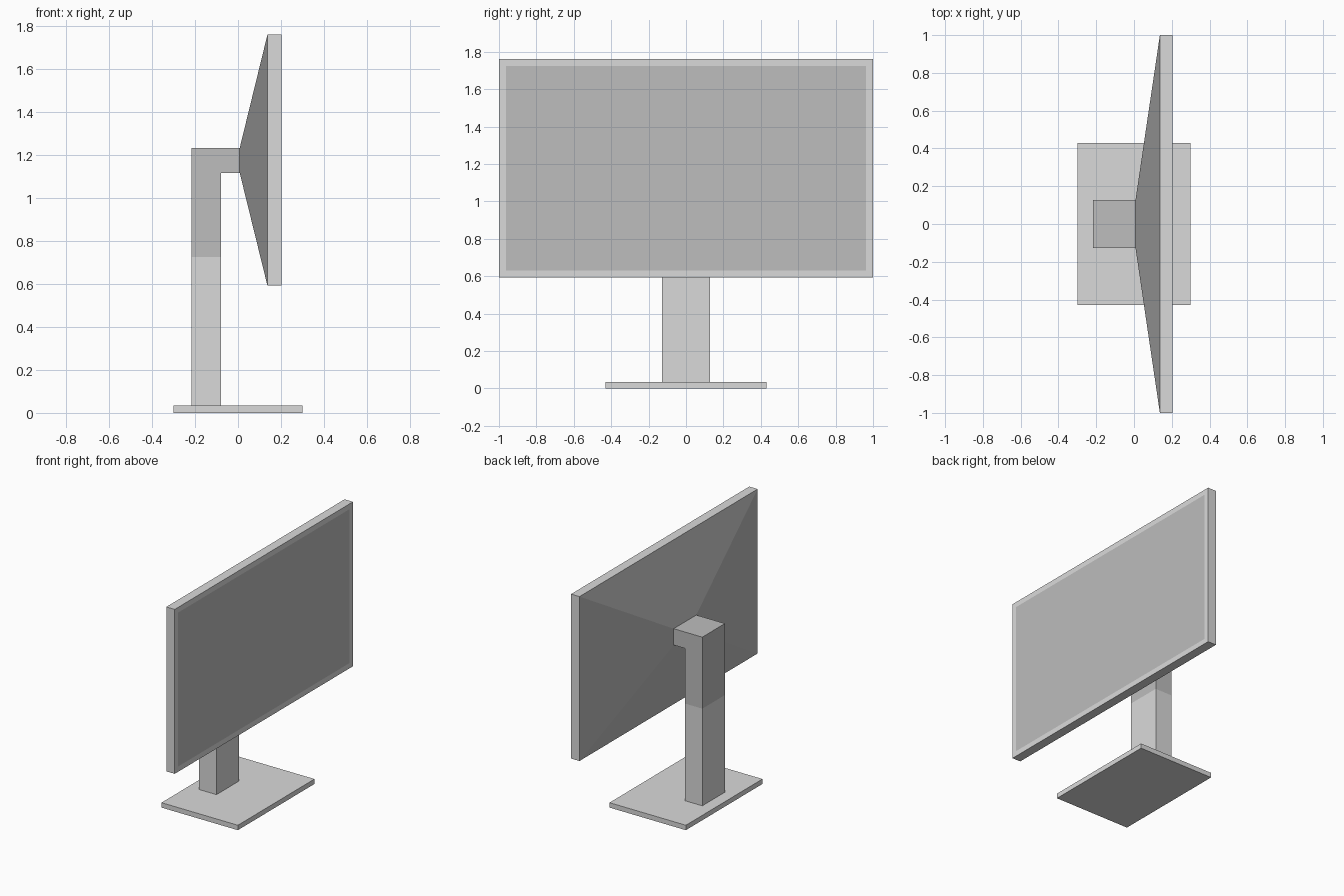
import bpy, bmesh
from mathutils import Vector

if "Cube" in bpy.data.objects:
    bpy.data.objects.remove(bpy.data.objects["Cube"])


def material(name, value):
    m = bpy.data.materials.new(name)
    m.diffuse_color = (value, value, value, 1)
    m.use_nodes = True
    m.node_tree.nodes["Principled BSDF"].inputs["Base Color"].default_value = m.diffuse_color
    return m


LIGHT = material("light grey", 0.70)
MID = material("mid grey", 0.51)


def finish(name, bm, *mats):
    bmesh.ops.recalc_face_normals(bm, faces=bm.faces[:])
    me = bpy.data.meshes.new(name)
    bm.to_mesh(me)
    bm.free()
    for m in mats:
        me.materials.append(m)
    ob = bpy.data.objects.new(name, me)
    bpy.context.collection.objects.link(ob)
    return ob


def box_mesh(x, y, z):
    """Box from x range, half width y and z range."""
    bm = bmesh.new()
    bmesh.ops.create_cube(bm, size=1)
    for v in bm.verts:
        v.co = Vector((x[v.co.x > 0], y * (1 if v.co.y > 0 else -1), z[v.co.z > 0]))
    return bm


# Foot plate
finish("base", box_mesh((-0.30, 0.30), 0.43, (0, 0.035)), LIGHT)

# Lower stand column
finish("lower_post", box_mesh((-0.217, -0.08), 0.127, (0.035, 0.725)), LIGHT)

# Upper column with the forward arm: extruded L profile
profile = [(-0.217, 0.725), (-0.08, 0.725), (-0.08, 1.117),
           (0.008, 1.117), (0.008, 1.233), (-0.217, 1.233)]
bm = bmesh.new()
side = bm.faces.new([bm.verts.new((x, -0.127, z)) for x, z in profile])
ext = bmesh.ops.extrude_face_region(bm, geom=[side], use_keep_orig=True)
bmesh.ops.translate(bm, vec=(0, 0.254, 0),
                    verts=[g for g in ext["geom"] if isinstance(g, bmesh.types.BMVert)])
finish("upper_post_and_arm", bm, MID)

# Display slab, with the screen inset in its front face
bm = box_mesh((0.137, 0.203), 1.0, (0.592, 1.76))
bm.normal_update()
front = max(bm.faces, key=lambda f: f.normal.x)
bmesh.ops.inset_region(bm, faces=[front], thickness=0.053)
front.material_index = 1
finish("display_panel", bm, LIGHT, MID)

# Tapered housing between the arm and the slab
bm = box_mesh((0.008, 0.137), 1.0, (0.592, 1.76))
for v in bm.verts:
    if v.co.x < 0.05:
        v.co.y *= 0.127
        v.co.z = 1.233 if v.co.z > 1 else 1.117
finish("back_housing", bm, MID)
